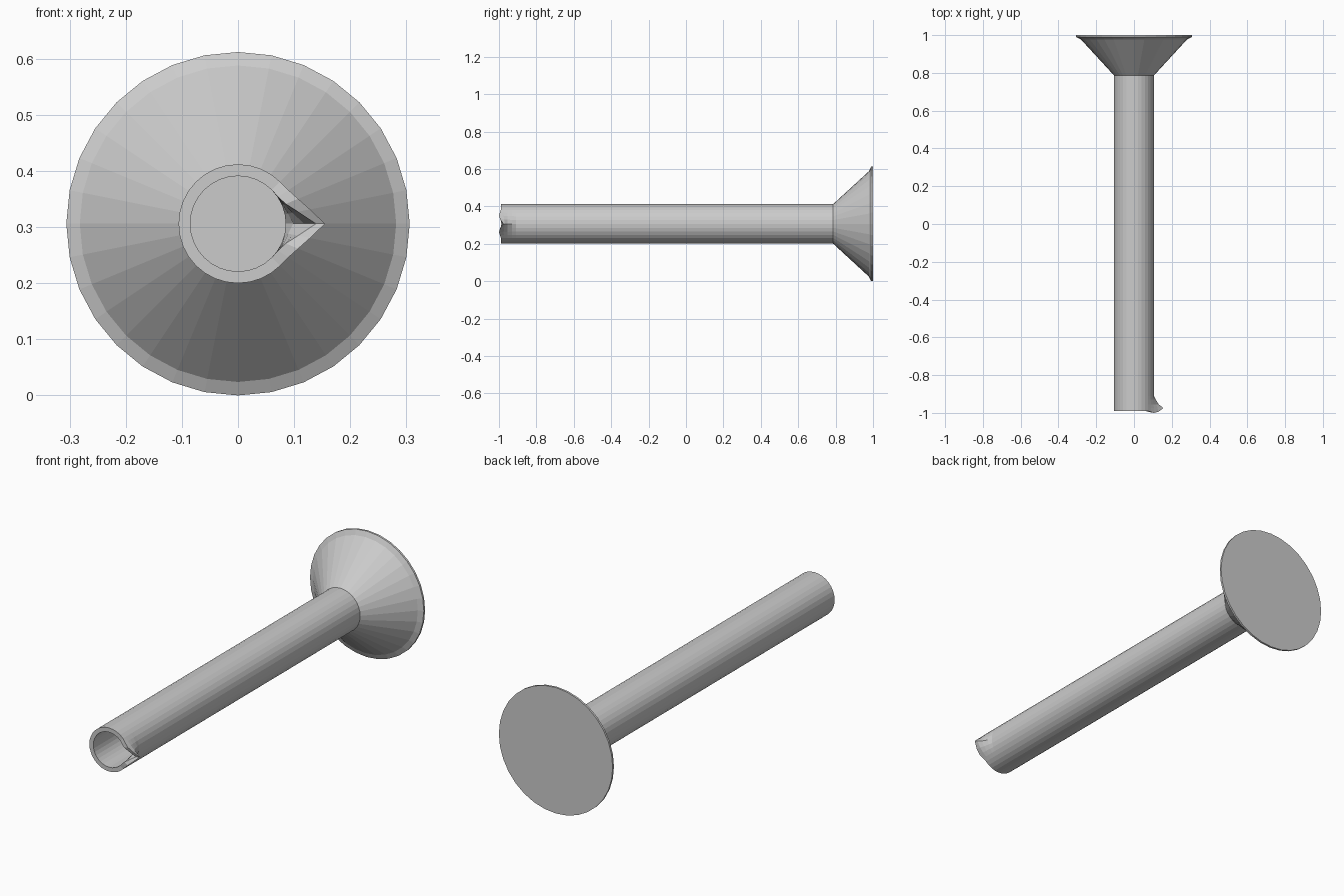
import bpy, bmesh, math

if "Cube" in bpy.data.objects:
    bpy.data.objects.remove(bpy.data.objects["Cube"])

SEG = 32
AXIS_Z = 0.306

# Spout bulge per step away from the tip: outer radius gain, inner radius gain, rim y shift
OUT = {0: 0.049, 1: 0.025, 2: 0.010, 3: 0.002}
INN = {0: 0.054, 1: 0.024, 2: 0.007, 3: 0.001}
RIM = {0: 0.014, 1: -0.004, 2: -0.010, 3: -0.005}


def lathe(name, rings):
    """rings: (y, radius, spout table, spout amount, rim amount) turned about the y axis."""
    bm = bmesh.new()
    loops = []
    for y, r, table, amount, rim in rings:
        loop = []
        for i in range(SEG):
            step = min(i, SEG - i)
            a = 2 * math.pi * i / SEG
            rr = r + table.get(step, 0) * amount
            yy = y + RIM.get(step, 0) * rim
            loop.append(bm.verts.new((rr * math.cos(a), yy, AXIS_Z + rr * math.sin(a))))
        loops.append(loop)
    for a, b in zip(loops, loops[1:]):
        for i in range(SEG):
            j = (i + 1) % SEG
            bm.faces.new((a[i], a[j], b[j], b[i]))
    bm.faces.new(loops[0])
    bm.faces.new(loops[-1])
    bmesh.ops.recalc_face_normals(bm, faces=bm.faces)
    me = bpy.data.meshes.new(name)
    bm.to_mesh(me)
    bm.free()
    ob = bpy.data.objects.new(name, me)
    bpy.context.collection.objects.link(ob)
    return ob


# Flared foot with a thin bevelled edge
lathe("foot", [(1.0, 0.306, {}, 0, 0), (0.99, 0.306, {}, 0, 0),
               (0.978, 0.282, {}, 0, 0), (0.787, 0.106, {}, 0, 0)])

# Hollow tube with a pouring spout pulled out of the rim
lathe("tube", [(0.787, 0.106, OUT, 0, 0),
               (-0.91, 0.106, OUT, 0, 0),
               (-0.93, 0.106, OUT, 0.2, 0),
               (-0.955, 0.106, OUT, 0.5, 0),
               (-0.972, 0.106, OUT, 0.85, 0.3),
               (-0.99, 0.106, OUT, 1, 1),
               (-0.99, 0.085, INN, 1, 0.6),
               (-0.965, 0.085, INN, 0.6, 0.2),
               (-0.94, 0.085, INN, 0.25, 0),
               (-0.91, 0.085, INN, 0, 0),
               (0.78, 0.085, INN, 0, 0)])
